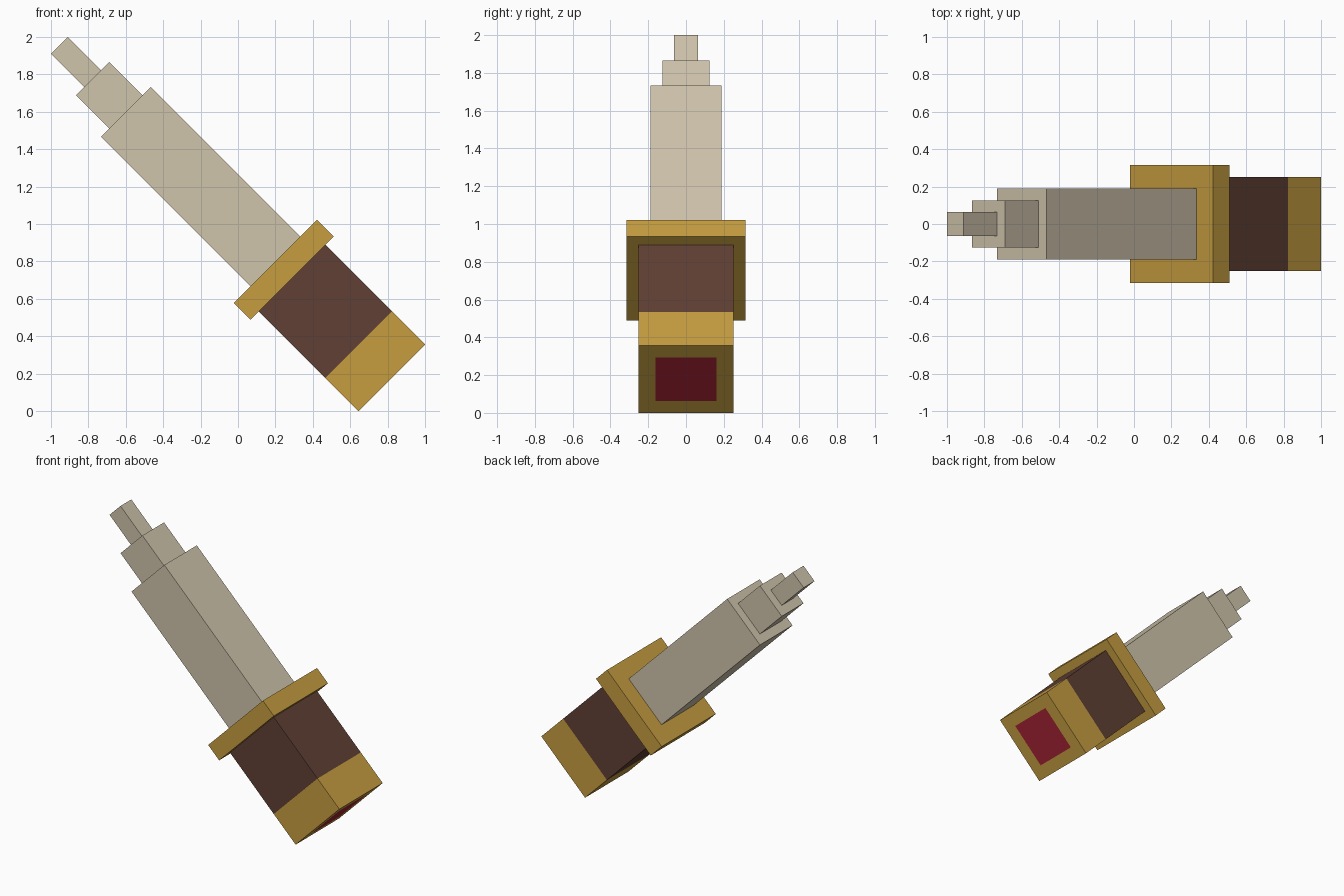
import bpy, bmesh, math
from mathutils import Matrix, Vector

cube = bpy.data.objects.get("Cube")
if cube:
    bpy.data.objects.remove(cube, do_unlink=True)

U = 0.12571                      # one building unit
END = U * math.sqrt(2)           # offset of the pommel centre from the corner
TILT = Matrix.Translation((1 - END, 0, END)) @ Matrix.Rotation(math.radians(-45), 4, 'Y')


def material(name, rgb):
    """Flat material from display colour values."""
    lin = [((c / 255 + 0.055) / 1.055) ** 2.4 for c in rgb] + [1]
    m = bpy.data.materials.new(name)
    m.use_nodes = True
    m.diffuse_color = lin
    m.node_tree.nodes["Principled BSDF"].inputs["Base Color"].default_value = lin
    return m


gold = material("gold", (198, 157, 64))
brown = material("brown leather", (96, 64, 52))
bone = material("pale blade", (208, 197, 172))
red = material("red gem", (163, 36, 52))


def box(name, width, low, high, mats, detail=None):
    """Square bar along the tilted axis, sized in units."""
    bm = bmesh.new()
    bmesh.ops.create_cube(bm, size=1)
    size = Vector((width, width, high - low)) * U
    bmesh.ops.scale(bm, vec=size, verts=bm.verts)
    bmesh.ops.translate(bm, vec=(0, 0, (low + high) / 2 * U), verts=bm.verts)
    if detail:
        detail(bm)
    mesh = bpy.data.meshes.new(name)
    bm.to_mesh(mesh)
    bm.free()
    for m in mats:
        mesh.materials.append(m)
    ob = bpy.data.objects.new(name, mesh)
    ob.matrix_world = TILT
    bpy.context.collection.objects.link(ob)


def hilt_detail(bm):
    # Split the pommel from the grip, then inset the gem in the end face
    bmesh.ops.bisect_plane(bm, geom=bm.verts[:] + bm.edges[:] + bm.faces[:],
                           plane_co=(0, 0, 2 * U), plane_no=(0, 0, 1))
    for f in bm.faces:
        f.material_index = 1 if f.calc_center_median().z > 2 * U else 0
    bm.normal_update()
    end = min(bm.faces, key=lambda f: f.calc_center_median().z)
    bmesh.ops.inset_region(bm, faces=[end], thickness=U)
    end.material_index = 2


# Handle and guard
box("hilt", 4, 0, 6, [gold, brown, red], hilt_detail)
box("guard", 5, 6, 7, [gold])

# Stepped blade
box("blade", 3, 7, 16, [bone])
box("blade_step", 2, 16, 18, [bone])
box("blade_tip", 1, 18, 20, [bone])
